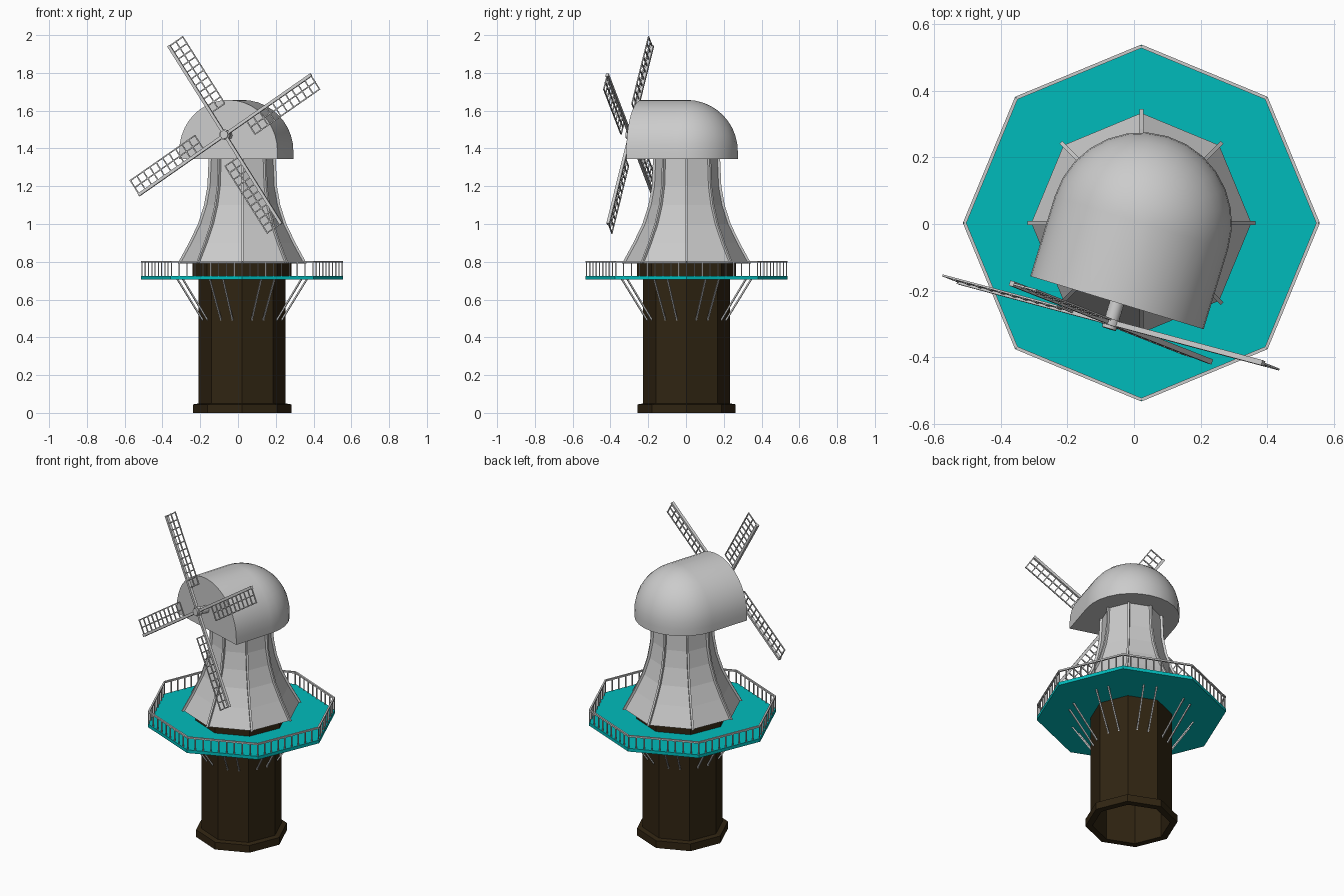
import bpy, bmesh, math
from mathutils import Matrix, Vector

if "Cube" in bpy.data.objects:
    bpy.data.objects.remove(bpy.data.objects["Cube"])

CX, CY = 0.022, 0.003
YAW = math.radians(-17)
TOWER = Matrix.Translation((CX, CY, 0))


def material(name, rgb):
    m = bpy.data.materials.new(name)
    m.diffuse_color = (*rgb, 1)
    m.use_nodes = True
    m.node_tree.nodes["Principled BSDF"].inputs["Base Color"].default_value = m.diffuse_color
    return m


BROWN = material("dark_brown", (0.03, 0.018, 0.006))
TEAL = material("teal", (0.0, 0.5, 0.5))


def finish(bm, name, matrix=TOWER, mat=None, smooth=None):
    bmesh.ops.remove_doubles(bm, verts=bm.verts, dist=1e-5)
    bmesh.ops.recalc_face_normals(bm, faces=bm.faces)
    me = bpy.data.meshes.new(name)
    bm.to_mesh(me)
    bm.free()
    ob = bpy.data.objects.new(name, me)
    bpy.context.collection.objects.link(ob)
    ob.matrix_world = matrix
    if mat:
        me.materials.append(mat)
    if smooth:
        bpy.ops.object.select_all(action='DESELECT')
        ob.select_set(True)
        bpy.context.view_layer.objects.active = ob
        bpy.ops.object.shade_smooth_by_angle(angle=math.radians(smooth))
    return ob


def polar(r, deg, z):
    a = math.radians(deg)
    return Vector((r * math.cos(a), r * math.sin(a), z))


def octagon_loft(name, profile, mat=None, hollow=False):
    """Eight-sided tower from (radius, z) points; hollow joins last ring to first."""
    bm = bmesh.new()
    rings = [[bm.verts.new(polar(r, k * 45, z)) for k in range(8)] for r, z in profile]
    pairs = list(zip(rings, rings[1:]))
    if hollow:
        pairs.append((rings[-1], rings[0]))
    else:
        bm.faces.new(rings[0])
        bm.faces.new(rings[-1])
    for a, b in pairs:
        for k in range(8):
            j = (k + 1) % 8
            bm.faces.new((a[k], a[j], b[j], b[k]))
    return finish(bm, name, mat=mat)


def beam(bm, p, q, w, d=None):
    p, q = Vector(p), Vector(q)
    m = (Matrix.Translation((p + q) / 2) @ (q - p).to_track_quat('Z', 'Y').to_matrix().to_4x4()
         @ Matrix.Diagonal((w, d or w, (q - p).length, 1)))
    bmesh.ops.create_cube(bm, size=1, matrix=m)


# Brick tower with plinth, open underneath
octagon_loft("brick_tower", [(0.26, 0), (0.26, 0.045), (0.23, 0.05), (0.23, 0.725), (0.262, 0.725),
                             (0.262, 0.79), (0.22, 0.79), (0.22, 0)], BROWN, hollow=True)

# Gallery deck
octagon_loft("gallery_deck", [(0.535, 0.705), (0.535, 0.725)], TEAL)

# Gallery railing
bm = bmesh.new()
for k in range(8):
    a, b = polar(0.53, k * 45, 0), polar(0.53, k * 45 + 45, 0)
    up = Vector((0, 0, 0.8))
    beam(bm, a + up, b + up, 0.01)
    for i in range(9):
        p = a.lerp(b, i / 9)
        beam(bm, p + Vector((0, 0, 0.72)), p + up, 0.006)
finish(bm, "gallery_railing")

# Slanted struts under the gallery, two per side
bm = bmesh.new()
for k in range(8):
    ang = k * 45 + 22.5
    side = polar(1, ang + 90, 0)
    for s in (-1, 1):
        beam(bm, polar(0.212, ang, 0.49) + side * s * 0.033,
             polar(0.355, ang, 0.708) + side * s * 0.038, 0.008)
finish(bm, "gallery_struts")

# Flared smock body
smock = [(0.33, 0.79), (0.27, 0.9), (0.222, 1.0), (0.19, 1.1), (0.172, 1.2), (0.165, 1.36)]
octagon_loft("smock_body", smock)

# Corner ribs that follow the smock profile
bm = bmesh.new()
for k in range(8):
    side = polar(0.006, k * 45 + 90, 0)
    rings = []
    for r, z in smock:
        o, i = polar(r + 0.012, k * 45, z), polar(r - 0.015, k * 45, z)
        rings.append([bm.verts.new(v) for v in (o + side, o - side, i - side, i + side)])
    bm.faces.new(rings[0])
    bm.faces.new(rings[-1])
    for a, b in zip(rings, rings[1:]):
        for i in range(4):
            j = (i + 1) % 4
            bm.faces.new((a[i], a[j], b[j], b[i]))
finish(bm, "smock_ribs")

# Rotating cap: barrel vault in front, dome at the back
bm = bmesh.new()
R, LEN, N, ARC = 0.272, 0.25, 10, 14
levels = [(R, 1.345)] + [(R * math.cos(t * math.pi / 2 / N), 1.385 + R * math.sin(t * math.pi / 2 / N))
                         for t in range(N + 1)]
rows = []
for r, z in levels:
    pts = [Vector((r, -LEN, z))] + [polar(r, 180 * i / ARC, z) for i in range(ARC + 1)]
    pts.append(Vector((-r, -LEN, z)))
    rows.append([bm.verts.new(p) for p in pts])
for a, b in zip(rows, rows[1:]):
    for i in range(len(a) - 1):
        bm.faces.new((a[i], a[i + 1], b[i + 1], b[i]))
bm.faces.new(rows[0])
bm.faces.new([r[0] for r in rows] + [r[-1] for r in reversed(rows[:-1])])
finish(bm, "cap", TOWER @ Matrix.Rotation(YAW, 4, 'Z'), smooth=30)

# Sail frame: hub ahead of the cap, axle tipped slightly upward
HUB = (TOWER @ Matrix.Rotation(YAW, 4, 'Z') @ Matrix.Translation((0, -0.312, 1.472))
       @ Matrix.Rotation(math.radians(-3), 4, 'X'))

# Axle
bm = bmesh.new()
bmesh.ops.create_cone(bm, cap_ends=True, segments=16, radius1=0.022, radius2=0.022, depth=0.13,
                      matrix=Matrix.Translation((0, 0.045, 0)) @ Matrix.Rotation(math.pi / 2, 4, 'X'))
bmesh.ops.create_cone(bm, cap_ends=True, segments=16, radius1=0.028, radius2=0.028, depth=0.02,
                      matrix=Matrix.Rotation(math.pi / 2, 4, 'X'))
finish(bm, "axle", HUB, smooth=40)

# Four lattice sails: stock along local x, lattice on its clockwise side
TIP, START, WIDTH, RUNGS = 0.57, 0.14, 0.09, 11
for n in range(4):
    bm = bmesh.new()
    beam(bm, (0, 0, 0), (TIP, 0, 0), 0.016)
    for w in (-WIDTH / 2, -WIDTH):
        beam(bm, (START, 0, w), (TIP, 0, w), 0.006)
    for i in range(RUNGS):
        x = START + (TIP - START - 0.004) * i / (RUNGS - 1)
        beam(bm, (x, 0, 0), (x, 0, -WIDTH), 0.006)
    turn = Matrix.Rotation(-math.radians(34 + 90 * n), 4, 'Y')
    finish(bm, f"sail_{n + 1}", HUB @ turn)
